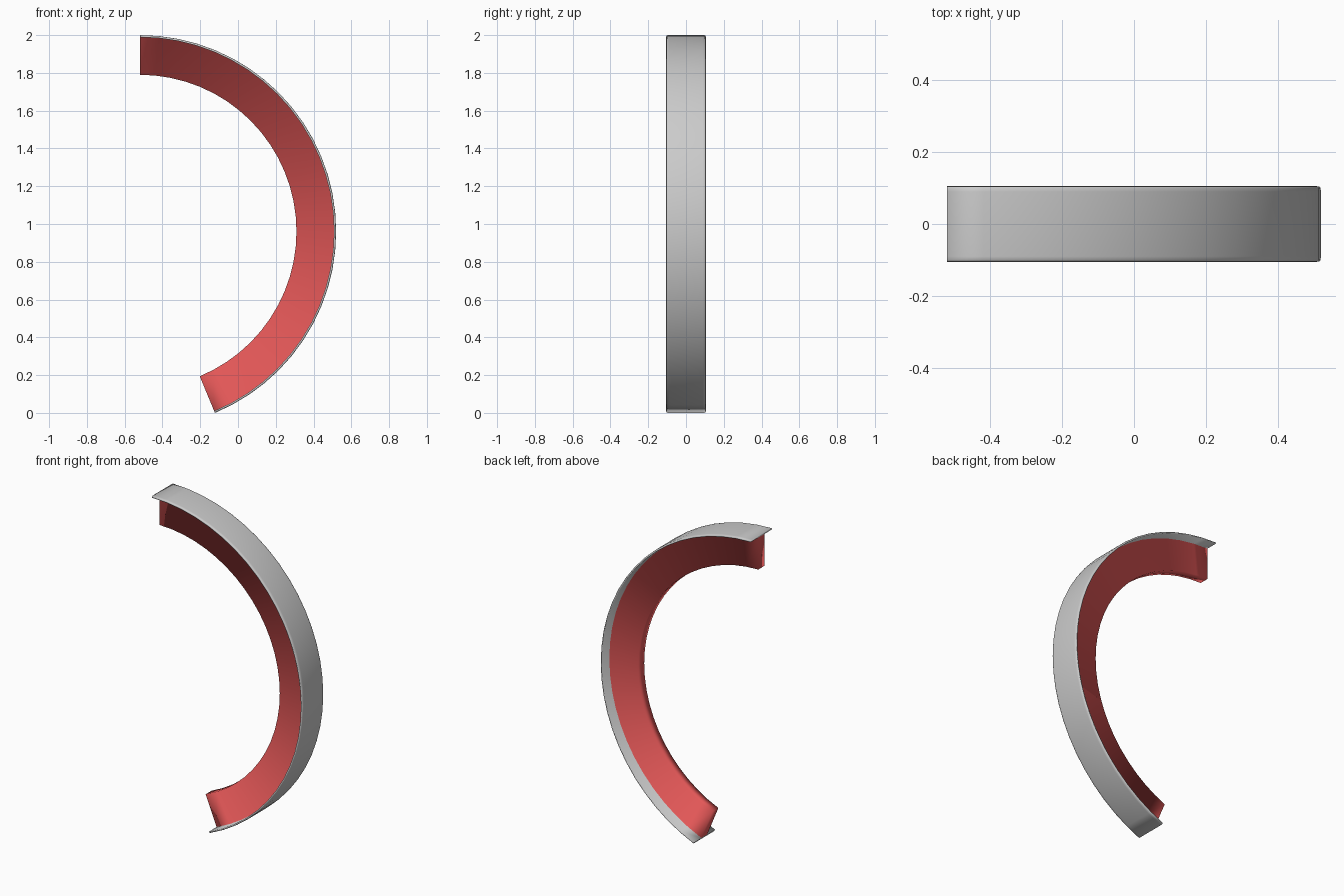
import bpy, bmesh
from math import radians, sin, cos

if "Cube" in bpy.data.objects:
    bpy.data.objects.remove(bpy.data.objects["Cube"])

R = 1.0396                 # outer radius of the arc
CX, CZ = -0.52, 0.9604     # arc centre
START, END, SEGS = 90.0, -67.5, 28

# T-shaped cross-section: (y, depth below the outer radius), right half then mirrored
half = [(0.090, 0.0), (0.100, 0.001), (0.104, 0.004), (0.105, 0.011),
        (0.030, 0.011), (0.030, 0.21)]
profile = half + [(-y, d) for y, d in reversed(half)]
N = len(profile)


def make_material(name, color):
    mat = bpy.data.materials.new(name)
    mat.diffuse_color = color
    mat.use_nodes = True
    mat.node_tree.nodes["Principled BSDF"].inputs["Base Color"].default_value = mat.diffuse_color
    return mat


mesh = bpy.data.meshes.new("curved_t_rail")
rail = bpy.data.objects.new("curved_t_rail", mesh)
bpy.context.collection.objects.link(rail)
mesh.materials.append(make_material("flange_grey", (0.8, 0.8, 0.8, 1)))
mesh.materials.append(make_material("web_red", (0.8, 0.1, 0.1, 1)))

bm = bmesh.new()

# Sweep the cross-section along the arc
rings = []
for i in range(SEGS + 1):
    a = radians(START + (END - START) * i / SEGS)
    rings.append([bm.verts.new((CX + (R - d) * cos(a), y, CZ + (R - d) * sin(a)))
                  for y, d in profile])

# Skin: web sides and inner edge are red, flange is grey
for r0, r1 in zip(rings, rings[1:]):
    for j in range(N):
        k = (j + 1) % N
        face = bm.faces.new((r0[j], r0[k], r1[k], r1[j]))
        face.material_index = 1 if j in (4, 5, 6) else 0

# End caps: flange strip and web block
for ring in (rings[0], rings[-1]):
    bm.faces.new(ring[:5] + ring[7:])
    bm.faces.new(ring[4:8]).material_index = 1

bmesh.ops.recalc_face_normals(bm, faces=bm.faces)
for face in bm.faces:
    face.smooth = True
bm.to_mesh(mesh)
bm.free()
